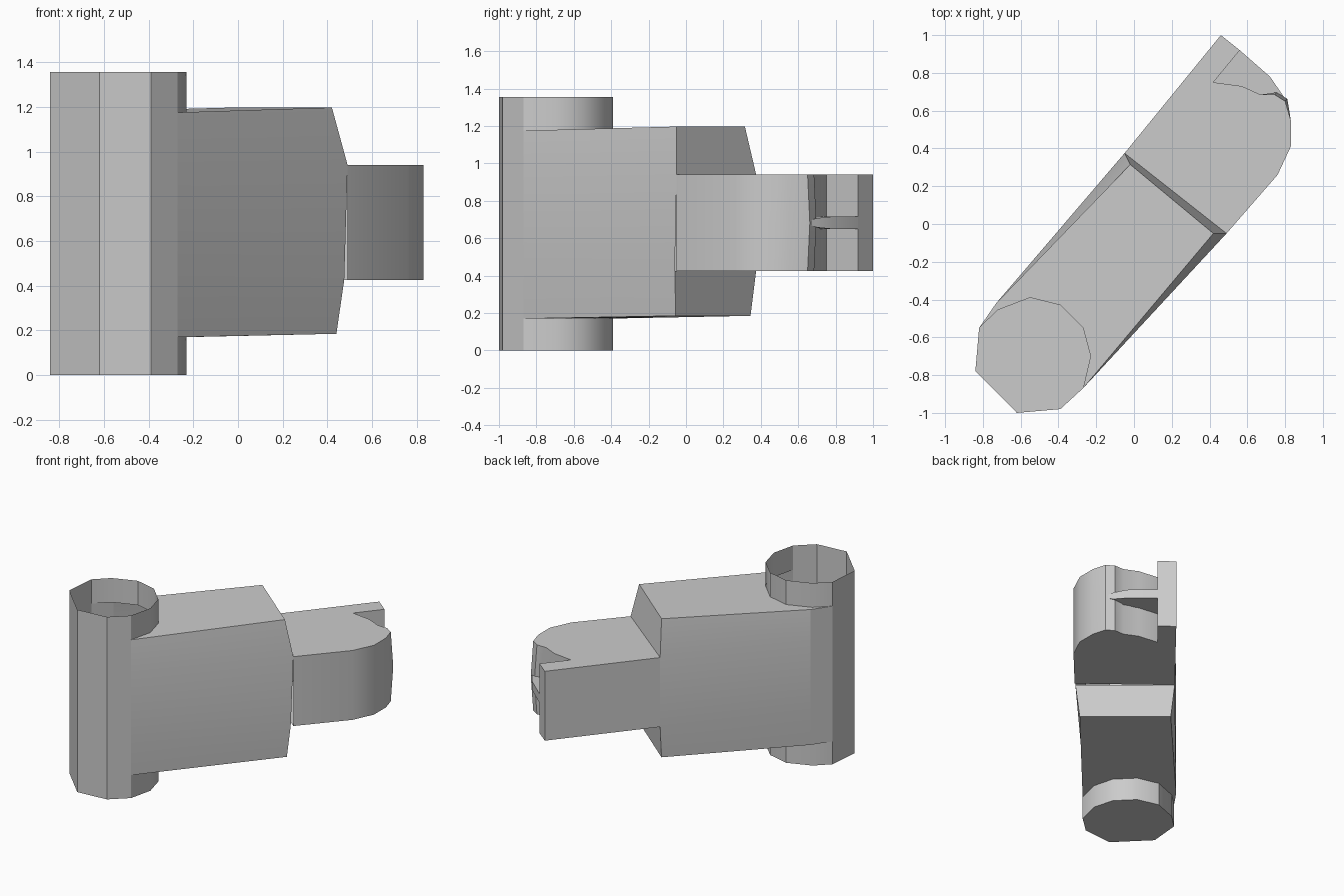
import bpy, bmesh

cube = bpy.data.objects.get("Cube")
if cube:
    bpy.data.objects.remove(cube, do_unlink=True)

grey = bpy.data.materials.new("plain grey")
grey.use_nodes = True
COLOUR = (0.6, 0.6, 0.6, 1)
grey.diffuse_color = COLOUR
grey.node_tree.nodes["Principled BSDF"].inputs["Base Color"].default_value = COLOUR


def at(points, z):
    """Lift a flat outline to a height."""
    return [(x, y, z) for x, y in points]


def face(bm, points):
    bm.faces.new([bm.verts.new(p) for p in points])


def strip(bm, low, high, closed=False):
    """Wall between two matching paths, outside on the right of travel."""
    n = len(low)
    for i in range(n if closed else n - 1):
        j = (i + 1) % n
        face(bm, [low[i], low[j], high[j], high[i]])


def finish(bm, name):
    bmesh.ops.remove_doubles(bm, verts=bm.verts, dist=0.0005)
    mesh = bpy.data.meshes.new(name)
    bm.to_mesh(mesh)
    bm.free()
    mesh.materials.append(grey)
    obj = bpy.data.objects.new(name, mesh)
    bpy.context.collection.objects.link(obj)
    bpy.ops.object.select_all(action="DESELECT")
    obj.select_set(True)
    bpy.context.view_layer.objects.active = obj
    bpy.ops.object.shade_smooth_by_angle(angle=0.6)


TOP, ARM_LOW, ARM_HIGH = 1.355, 0.17, 1.175
TONGUE_LOW, TONGUE_HIGH = 0.425, 0.94

# Barrel outline, split into the free side and the side joined to the arm
free_side = [(-.82, -.55), (-.84, -.78), (-.62, -1), (-.39, -.98), (-.27, -.87)]
arm_side = [(-.27, -.87), (-.23, -.70), (-.27, -.55), (-.39, -.43),
            (-.55, -.39), (-.72, -.455), (-.82, -.55)]
arm_corner = (-.73, -.42)

# Barrel: open top, closed floor, open towards the hollow arm
bm = bmesh.new()
strip(bm, at(free_side, 0), at(free_side, TOP))
strip(bm, at(arm_side, 0), at(arm_side, ARM_LOW))
strip(bm, at(arm_side, ARM_HIGH), at(arm_side, TOP))
face(bm, at(reversed(free_side + arm_side[1:-1]), 0))
finish(bm, "barrel")

# Arm block: drafted sides, sloped shoulders above and below the tongue
levels = [ARM_LOW, TONGUE_LOW, TONGUE_HIGH, ARM_HIGH]
root_right = [(*free_side[-1], z) for z in levels]
root_left = [(*arm_corner, z) for z in levels]
end_right = [(.44, -.055, .185), (.475, -.06, TONGUE_LOW),
             (.49, -.05, TONGUE_HIGH), (.42, -.05, 1.197)]
end_left = [(-.04, .345, .185), (-.05, .375, TONGUE_LOW),
            (-.05, .375, TONGUE_HIGH), (-.02, .315, 1.197)]
bm = bmesh.new()
strip(bm, end_right, root_right)
strip(bm, root_left, end_left)
strip(bm, at([arm_corner, free_side[0]], ARM_LOW),
      at([arm_corner, free_side[0]], ARM_HIGH))
for i in (0, 2):
    face(bm, [end_right[i], end_left[i], end_left[i + 1], end_right[i + 1]])
roof = at(arm_side + [arm_corner], ARM_HIGH)
face(bm, list(reversed(roof)) + [end_right[3], end_left[3]])
floor = at(arm_side + [arm_corner], ARM_LOW)
face(bm, floor + [end_left[0], end_right[0]])
finish(bm, "arm_block")

# Tongue: rounded boss, scooped back and a thin upright fin
boss = [(.49, -.05), (.76, .26), (.83, .41), (.83, .55), (.80, .65), (.745, .685)]
scoop = [(.67, .685), (.57, .73), (.42, .75)]
fin = [(.56, .92), (.46, 1), (-.05, .375)]
outline = boss + scoop + fin
middle = [(x + .012, y + .012) if p in (4, 5) else (x, y)
          for p, (x, y) in enumerate(outline)]
MID = (TONGUE_LOW + TONGUE_HIGH) / 2
bm = bmesh.new()
strip(bm, at(outline, TONGUE_LOW), at(middle, MID))
strip(bm, at(middle, MID), at(outline, TONGUE_HIGH))
face(bm, at(outline, TONGUE_HIGH))
face(bm, at(reversed(outline), TONGUE_LOW))
finish(bm, "tongue")

# Web between the boss and the fin, thinning to an edge at the boss
web = [(.81, .65), (.775, .70), (.72, .78), (.56, .92), (.42, .75), (.57, .72), (.67, .67)]
half = [.006, .025] + [.033] * 5
low = [(x, y, MID - h) for (x, y), h in zip(web, half)]
high = [(x, y, MID + h) for (x, y), h in zip(web, half)]
bm = bmesh.new()
strip(bm, low, high, closed=True)
face(bm, high)
face(bm, list(reversed(low)))
finish(bm, "web")
